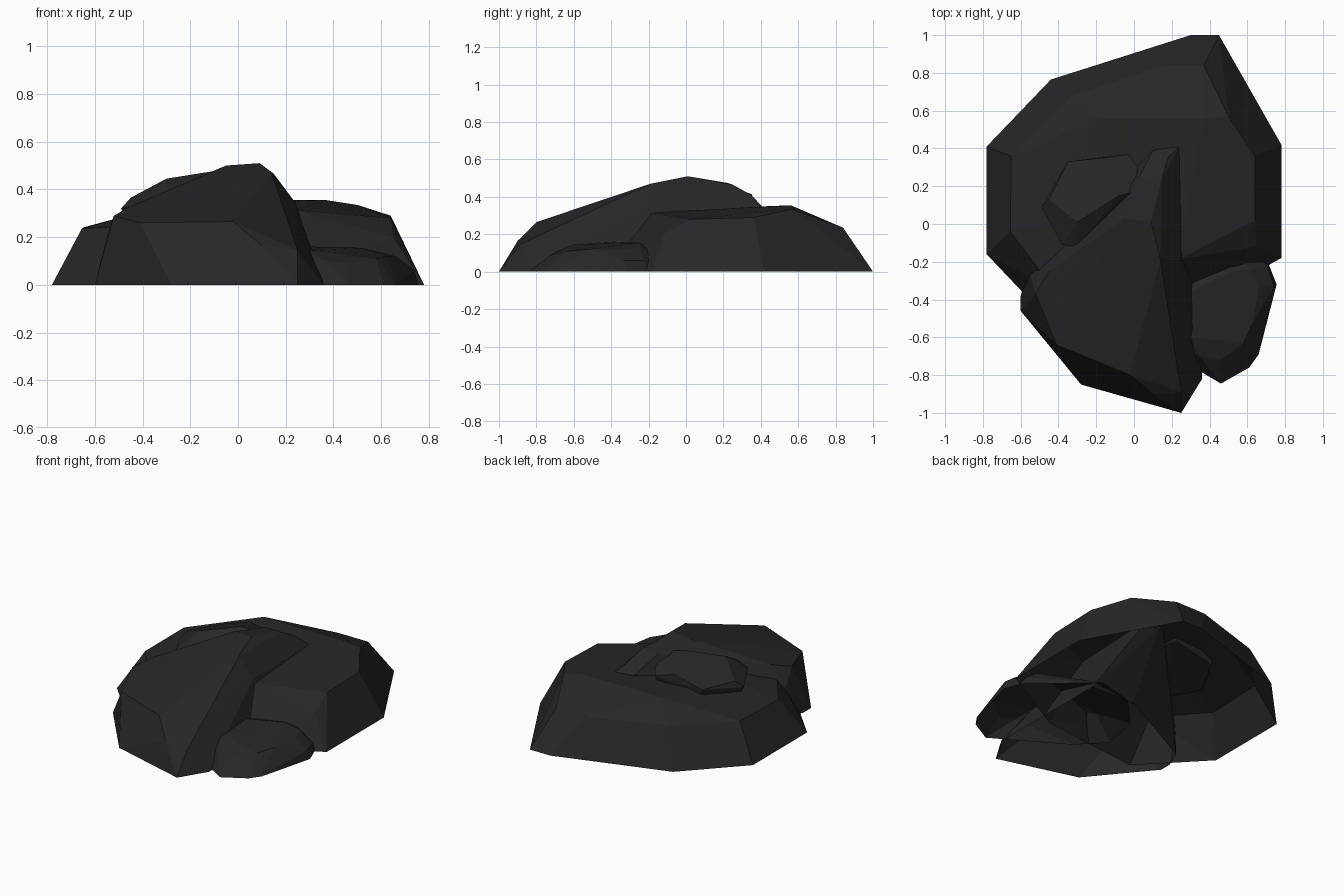
import bpy, bmesh

mat = bpy.data.materials.new("dark_stone")
mat.diffuse_color = (0.02, 0.02, 0.022, 1)


def rock(name, foot, upper, foot_z=0.0, open_base=True):
    """Flat-faceted boulder: hull of a foot outline and upper corner points."""
    bm = bmesh.new()
    for x, y in foot:
        bm.verts.new((x, y, foot_z))
    for p in upper:
        bm.verts.new(p)
    res = bmesh.ops.convex_hull(bm, input=bm.verts[:])
    loose = {g for g in res["geom_interior"] + res["geom_unused"]
             if isinstance(g, bmesh.types.BMVert)}
    bmesh.ops.delete(bm, geom=list(loose), context="VERTS")
    if open_base:
        base = [f for f in bm.faces if all(abs(v.co.z - foot_z) < 1e-4 for v in f.verts)]
        bmesh.ops.delete(bm, geom=base, context="FACES")
    bmesh.ops.dissolve_limit(bm, angle_limit=0.06, verts=bm.verts[:], edges=bm.edges[:])
    bmesh.ops.recalc_face_normals(bm, faces=bm.faces[:])
    me = bpy.data.meshes.new(name)
    bm.to_mesh(me)
    bm.free()
    me.materials.append(mat)
    ob = bpy.data.objects.new(name, me)
    bpy.context.collection.objects.link(ob)
    return ob


# Wide low boulder at the back
rock("back_boulder",
     [(-.78, .41), (-.44, .765), (.30, 1), (.45, 1), (.78, .42), (.78, -.18),
      (.71, -.22), (.28, -.46), (-.42, -.54), (-.78, -.16)],
     [(-.65, .36, .24), (-.35, .67, .25), (.15, .84, .235), (.37, .84, .235),
      (.64, .36, .29), (.64, .02, .28), (.65, -.12, .20), (.23, -.19, .315),
      (-.20, .56, .355), (.37, .56, .355), (.50, .57, .335), (.24, .40, .35),
      (-.655, -.04, .235), (-.42, -.35, .25), (-.3, .05, .335)])

# Tall boulder leaning back over it at the front
rock("front_boulder",
     [(-.60, -.38), (-.60, -.46), (-.28, -.85), (.25, -1), (.36, -.82),
      (.36, .04), (.05, .05), (-.55, -.26)],
     [(-.41, -.64, .26), (-.02, -.80, .265), (.10, -.90, .165), (.25, -.89, .145),
      (-.52, -.37, .29), (-.55, -.27, .20), (-.45, -.25, .33),
      (-.05, .03, .50), (.09, .01, .51), (.14, -.19, .47), (.10, .22, .475),
      (.15, .25, .465), (.18, .35, .41), (.24, .41, .345), (.03, .25, .465),
      (.24, -.19, .345), (.10, .39, .36), (.14, .40, .32)])

# Small stone at the front right, its rear tucked under the two boulders
rock("small_stone",
     [(.09, .05), (.34, .12), (.71, -.205), (.755, -.32), (.66, -.69), (.61, -.76),
      (.46, -.845), (.36, -.79), (.0, -.57), (-.15, -.41), (-.1, -.15)],
     [(.31, -.35, .16), (.52, -.25, .155), (.62, -.24, .13),
      (.66, -.34, .12), (.63, -.52, .12), (.58, -.63, .11), (.46, -.72, .09),
      (.35, -.70, .105), (.30, -.60, .145), (.71, -.23, .06), (.74, -.33, .06),
      (.0, -.35, .12)])

# Slab lodged on the upper left
rock("top_slab",
     [(-.45, .10), (-.36, -.07), (-.28, -.09)],
     [(-.35, .33, .355), (-.45, .13, .365), (-.49, .09, .32), (-.38, -.11, .34),
      (-.30, .01, .445), (-.08, .15, .48), (-.16, .35, .415), (-.03, .37, .38),
      (.02, .30, .40), (.0, .17, .46), (-.30, -.12, .37),
      (-.34, .32, .29), (-.04, .35, .33), (.0, .15, .35)],
     foot_z=.25, open_base=False)
